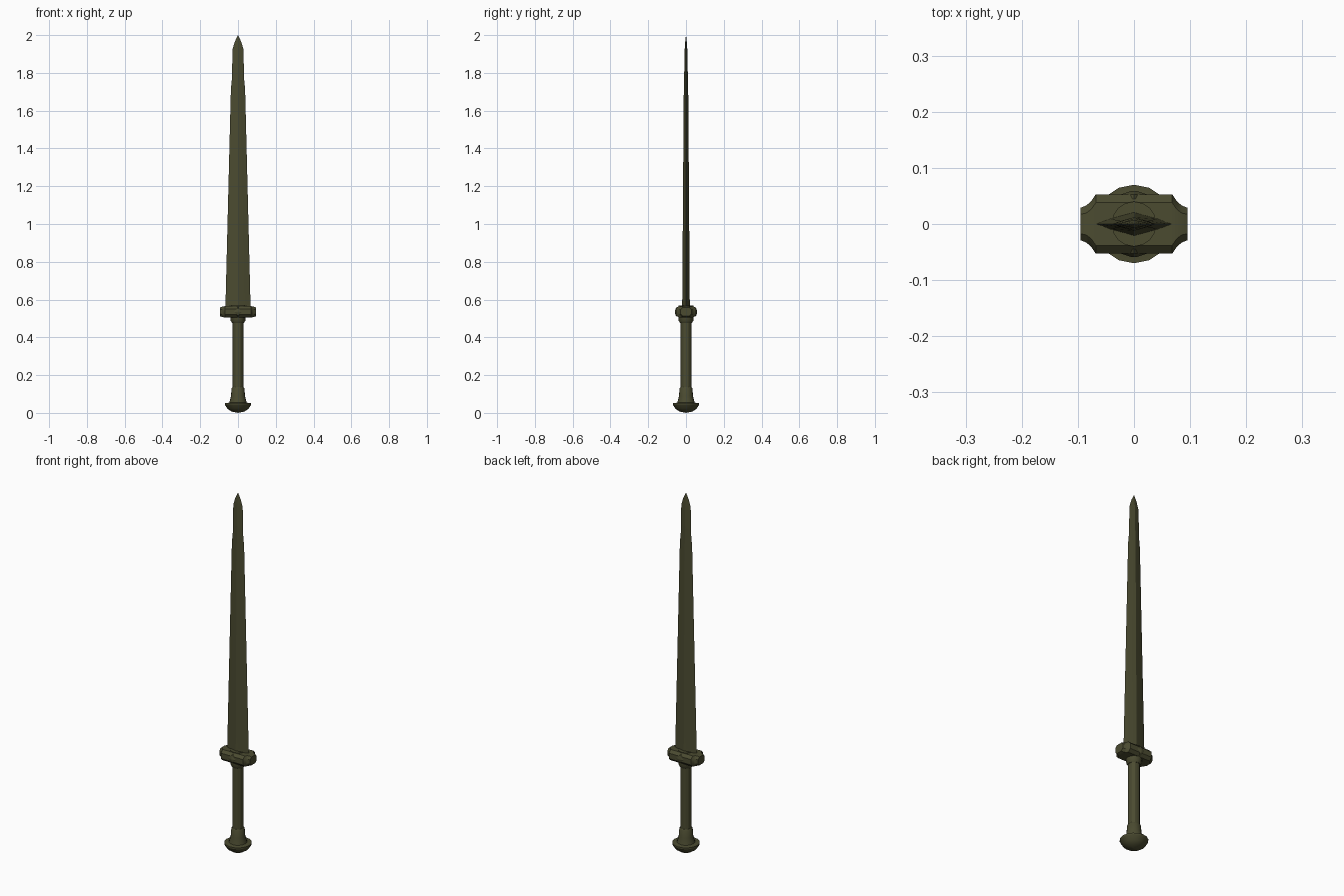
import bpy, bmesh, math

if "Cube" in bpy.data.objects:
    bpy.data.objects.remove(bpy.data.objects["Cube"])

olive = bpy.data.materials.new("dark_olive_metal")
olive.diffuse_color = (0.07, 0.07, 0.03, 1)
olive.use_nodes = True
olive.node_tree.nodes["Principled BSDF"].inputs["Base Color"].default_value = olive.diffuse_color


def loft(name, rings, angle=30):
    """Skin a list of equal-length vertex rings and cap both ends."""
    bm = bmesh.new()
    vr = [[bm.verts.new(p) for p in r] for r in rings]
    n = len(vr[0])
    for a, b in zip(vr, vr[1:]):
        for i in range(n):
            j = (i + 1) % n
            bm.faces.new((a[i], a[j], b[j], b[i]))
    bm.faces.new(vr[0])
    bm.faces.new(vr[-1])
    bmesh.ops.remove_doubles(bm, verts=bm.verts, dist=0.0002)
    bmesh.ops.recalc_face_normals(bm, faces=bm.faces)
    me = bpy.data.meshes.new(name)
    bm.to_mesh(me)
    bm.free()
    me.materials.append(olive)
    ob = bpy.data.objects.new(name, me)
    bpy.context.collection.objects.link(ob)
    bpy.ops.object.select_all(action='DESELECT')
    bpy.context.view_layer.objects.active = ob
    ob.select_set(True)
    bpy.ops.object.shade_smooth_by_angle(angle=math.radians(angle))
    return ob


def turned(name, profile, sides):
    """Round part from (radius, z) points."""
    rings = []
    for r, z in profile:
        rings.append([(r * math.cos(2 * math.pi * i / sides),
                       r * math.sin(2 * math.pi * i / sides), z) for i in range(sides)])
    return loft(name, rings)


# Blade: ridged section, tapering with a narrower end and point
def blade_ring(w, t, z):
    q = 0.62 * w
    return [(w, 0, z), (q, t * .45, z), (0, t, z), (-q, t * .45, z),
            (-w, 0, z), (-q, -t * .45, z), (0, -t, z), (q, -t * .45, z)]

loft("blade", [blade_ring(*s) for s in (
    (.068, .022, .545), (.066, .020, .58), (.0385, .012, 1.68), (.037, .011, 1.72),
    (.032, .010, 1.77), (.029, .007, 1.925), (.017, .004, 1.965), (.0004, .0004, 2.0))], 15)


# Guard: eight-sided bar with scooped ends
def guard_ring(x, y, h):
    c = min(y, h) * .5
    zc = .535
    return [(x, y, zc - h + c), (x, y, zc + h - c), (x, y - c, zc + h), (x, -y + c, zc + h),
            (x, -y, zc + h - c), (x, -y, zc - h + c), (x, -y + c, zc - h), (x, y - c, zc - h)]

half = [(.068, .053, .030), (.076, .041, .029), (.085, .033, .027), (.095, .029, .023)]
sections = [(-x, y, h) for x, y, h in reversed(half)] + half
loft("guard", [guard_ring(*s) for s in sections])

# Pyramid studs on the front and back of the guard
for side, label in ((-1, "front"), (1, "back")):
    def stud(s, y):
        return [(s, side * y, .535), (0, side * y, .535 + s),
                (-s, side * y, .535), (0, side * y, .535 - s)]
    loft("guard_stud_" + label, [stud(.026, .045), stud(.022, .053), stud(.004, .059)])

# Round seat where the blade meets the guard
turned("blade_seat", [(.040, .555), (.040, .568)], 16)

# Collar and grip
turned("grip_collar", [(.031, .475), (.039, .488), (.040, .508)], 12)
turned("grip", [(.029, .12), (.029, .51)], 12)

# Pommel: flared neck, thin rim and domed end
turned("pommel", [(.030, .136), (.034, .130), (.037, .09), (.046, .055), (.055, .052),
                  (.070, .052), (.070, .044), (.056, .022), (.034, .007), (.0004, 0)], 16)
